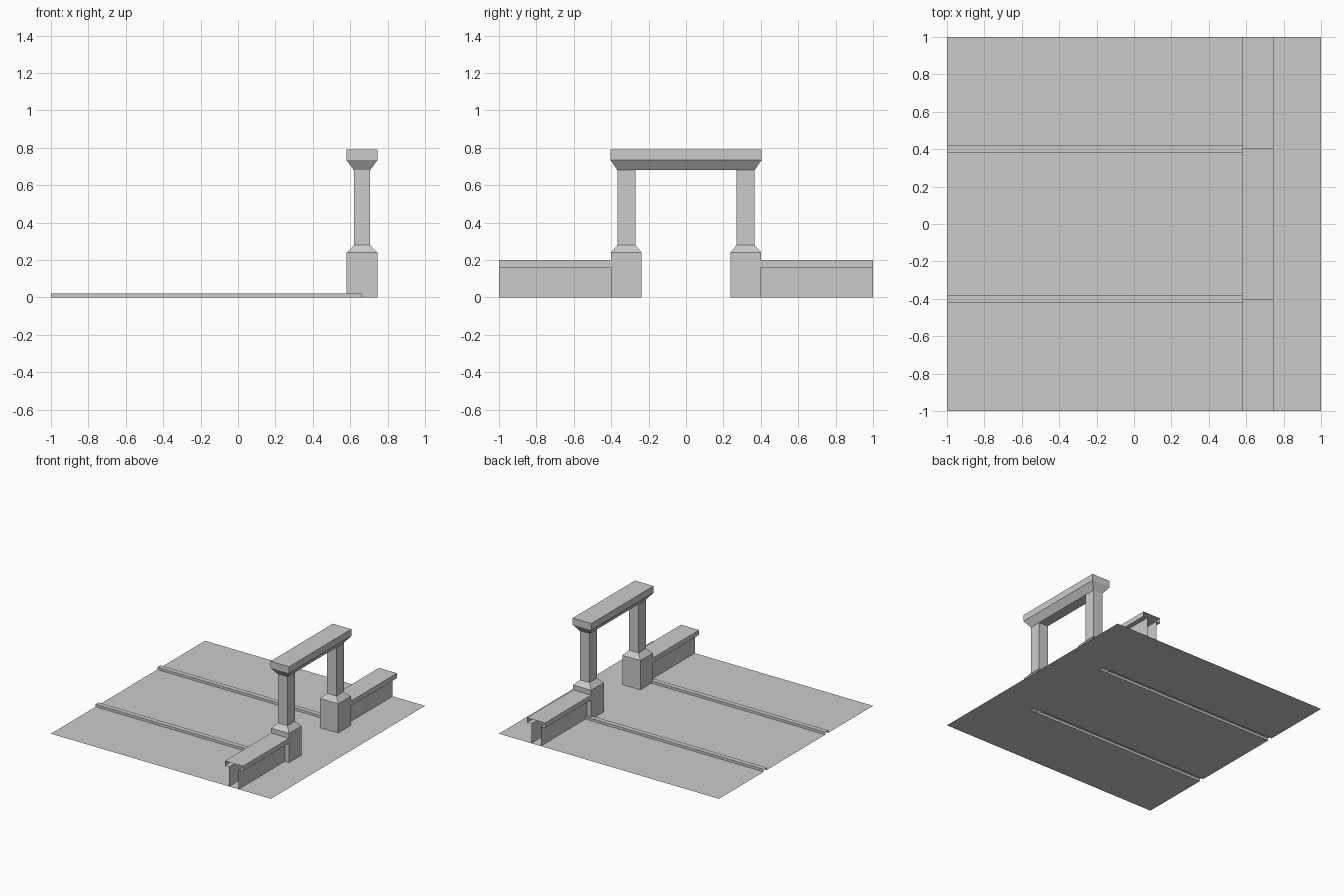
import bpy
import bmesh

if "Cube" in bpy.data.objects:
    bpy.data.objects.remove(bpy.data.objects["Cube"])

CX = 0.663  # centre line of the gateway and walls


def finish(name, bm, mirror_y=False):
    mesh = bpy.data.meshes.new(name)
    bm.to_mesh(mesh)
    bm.free()
    obj = bpy.data.objects.new(name, mesh)
    bpy.context.collection.objects.link(obj)
    if mirror_y:
        mod = obj.modifiers.new("mirror", 'MIRROR')
        mod.use_axis = (False, True, False)
        mod.use_mirror_merge = False
    return obj


def sweep(name, start, end, mirror_y=False):
    """Open strip between two matching profiles."""
    bm = bmesh.new()
    a = [bm.verts.new(p) for p in start]
    b = [bm.verts.new(p) for p in end]
    for i in range(len(a) - 1):
        bm.faces.new((a[i], a[i + 1], b[i + 1], b[i]))
    return finish(name, bm, mirror_y)


def stack(name, cy, rings, cap_bottom=False, cap_top=False, mirror_y=False):
    """Rectangular rings (half x, half y, z) joined upwards."""
    bm = bmesh.new()
    loops = []
    for hx, hy, z in rings:
        loops.append([bm.verts.new((CX + sx * hx, cy + sy * hy, z))
                      for sx, sy in ((-1, -1), (1, -1), (1, 1), (-1, 1))])
    for lo, hi in zip(loops, loops[1:]):
        for i in range(4):
            j = (i + 1) % 4
            bm.faces.new((lo[i], lo[j], hi[j], hi[i]))
    if cap_bottom:
        bm.faces.new(loops[0][::-1])
    if cap_top:
        bm.faces.new(loops[-1])
    return finish(name, bm, mirror_y)


# Ground with two raised kerbs, open underneath
ground = [(-1, 0), (-0.42, 0), (-0.42, 0.02), (-0.38, 0.02), (-0.38, 0),
          (0.38, 0), (0.38, 0.02), (0.42, 0.02), (0.42, 0), (1, 0)]
sweep("ground_with_kerbs", [(0.66, y, z) for y, z in ground],
      [(-1, y, z) for y, z in ground])
sweep("ground_front_strip", [(1, -1, 0), (1, 1, 0)], [(0.66, -1, 0), (0.66, 1, 0)])

# Low walls with overhanging coping, open at the ends
wall = [(-0.043, 0), (-0.043, 0.16), (-0.082, 0.16), (-0.082, 0.2),
        (0.082, 0.2), (0.082, 0.16), (0.043, 0.16), (0.043, 0)]
sweep("low_wall", [(CX + x, -1, z) for x, z in wall],
      [(CX + x, -0.4, z) for x, z in wall], mirror_y=True)

# Gate pillars with chamfered plinths
stack("gate_pillar", -0.319, [(0.082, 0.082, 0), (0.082, 0.082, 0.24),
                              (0.043, 0.048, 0.28), (0.043, 0.048, 0.68)],
      mirror_y=True)

# Lintel flaring outwards to a slab
stack("lintel", 0, [(0.043, 0.367, 0.68), (0.084, 0.404, 0.735),
                    (0.084, 0.404, 0.79)], cap_bottom=True, cap_top=True)
